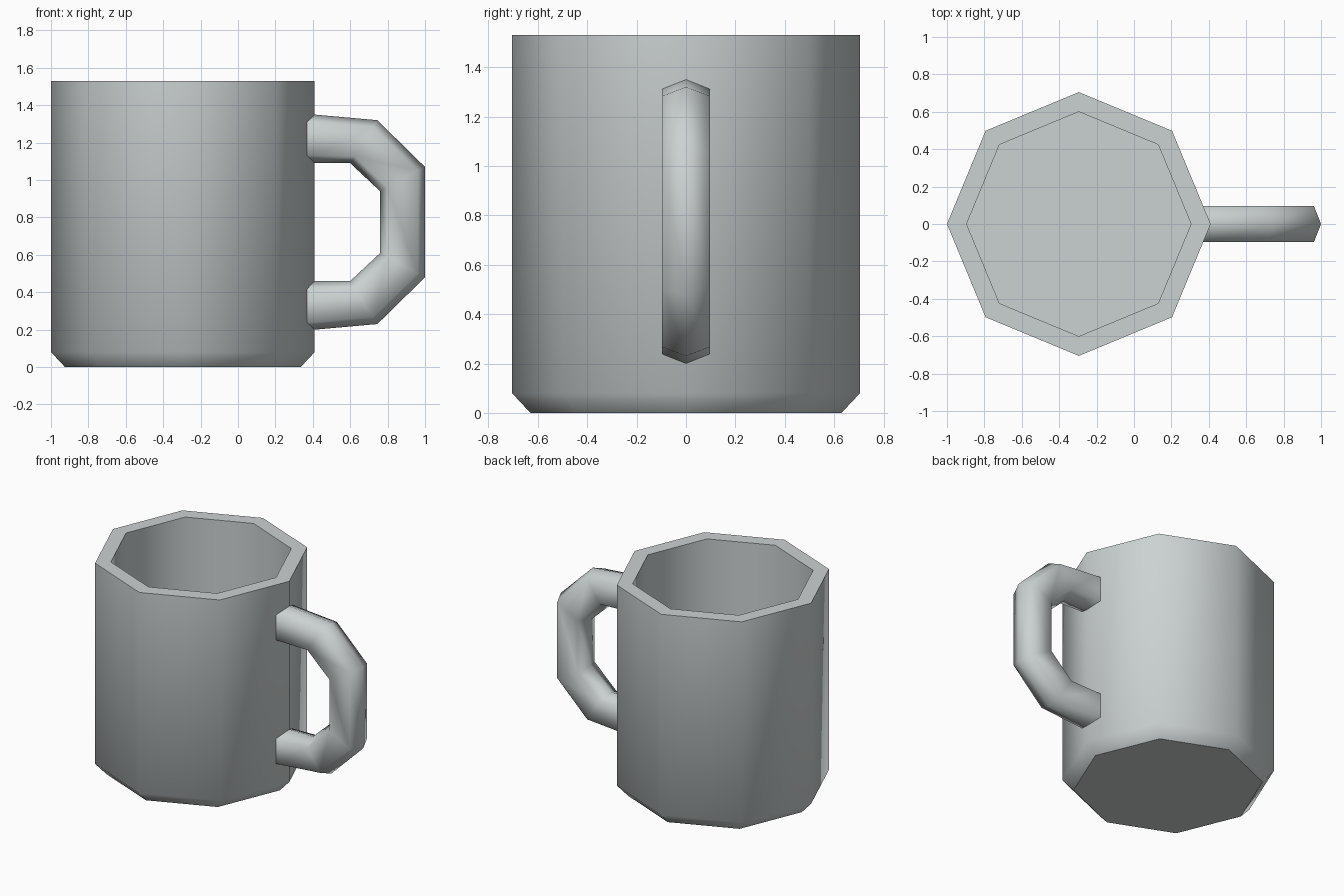
import bpy, bmesh, math

if "Cube" in bpy.data.objects:
    bpy.data.objects.remove(bpy.data.objects["Cube"])

# One pale grey glaze
glaze = bpy.data.materials.new("pale_grey_glaze")
glaze.diffuse_color = (0.60, 0.64, 0.64, 1)
glaze.use_nodes = True
glaze.node_tree.nodes["Principled BSDF"].inputs["Base Color"].default_value = glaze.diffuse_color


def loft(name, rings, smooth_angle):
    """Skin a list of equal-length point rings and cap both ends."""
    bm = bmesh.new()
    loops = [[bm.verts.new(p) for p in ring] for ring in rings]
    n = len(loops[0])
    for a, b in zip(loops, loops[1:]):
        for i in range(n):
            j = (i + 1) % n
            bm.faces.new((a[i], a[j], b[j], b[i]))
    bm.faces.new(loops[0][::-1])
    bm.faces.new(loops[-1])
    bmesh.ops.recalc_face_normals(bm, faces=bm.faces)
    mesh = bpy.data.meshes.new(name)
    bm.to_mesh(mesh)
    bm.free()
    mesh.materials.append(glaze)
    obj = bpy.data.objects.new(name, mesh)
    bpy.context.collection.objects.link(obj)
    bpy.ops.object.select_all(action='DESELECT')
    obj.select_set(True)
    bpy.context.view_layer.objects.active = obj
    bpy.ops.object.shade_smooth_by_angle(angle=math.radians(smooth_angle))
    return obj


# Cup: eight-sided, chamfered foot, hollow inside (radius, height)
CX, SIDES = -0.295, 8
profile = [(0.63, 0), (0.705, 0.08), (0.705, 1.53), (0.60, 1.53), (0.60, 0.10)]
cup_rings = [[(CX + r * math.cos(math.tau * i / SIDES),
               r * math.sin(math.tau * i / SIDES), z) for i in range(SIDES)]
             for r, z in profile]
loft("cup", cup_rings, 47)

# Handle: upper half as (outer, inner) x-z pairs, mirrored about its mid height
MID = 0.775
upper = [((0.34, 1.356), (0.34, 1.09)),
         ((0.41, 1.35), (0.41, 1.09)),
         ((0.745, 1.32), (0.60, 1.09)),
         ((1.00, 1.07), (0.76, 0.94))]
lower = [tuple((x, 2 * MID - z) for x, z in pair) for pair in reversed(upper)]

# Six-sided cross-section: (fraction from outer to inner, y)
section = [(0, 0), (0.16, 0.097), (0.84, 0.097), (1, 0), (0.84, -0.097), (0.16, -0.097)]
handle_rings = [[(o[0] + (i[0] - o[0]) * t, y, o[1] + (i[1] - o[1]) * t)
                 for t, y in section] for o, i in upper + lower]
loft("handle", handle_rings, 75)
